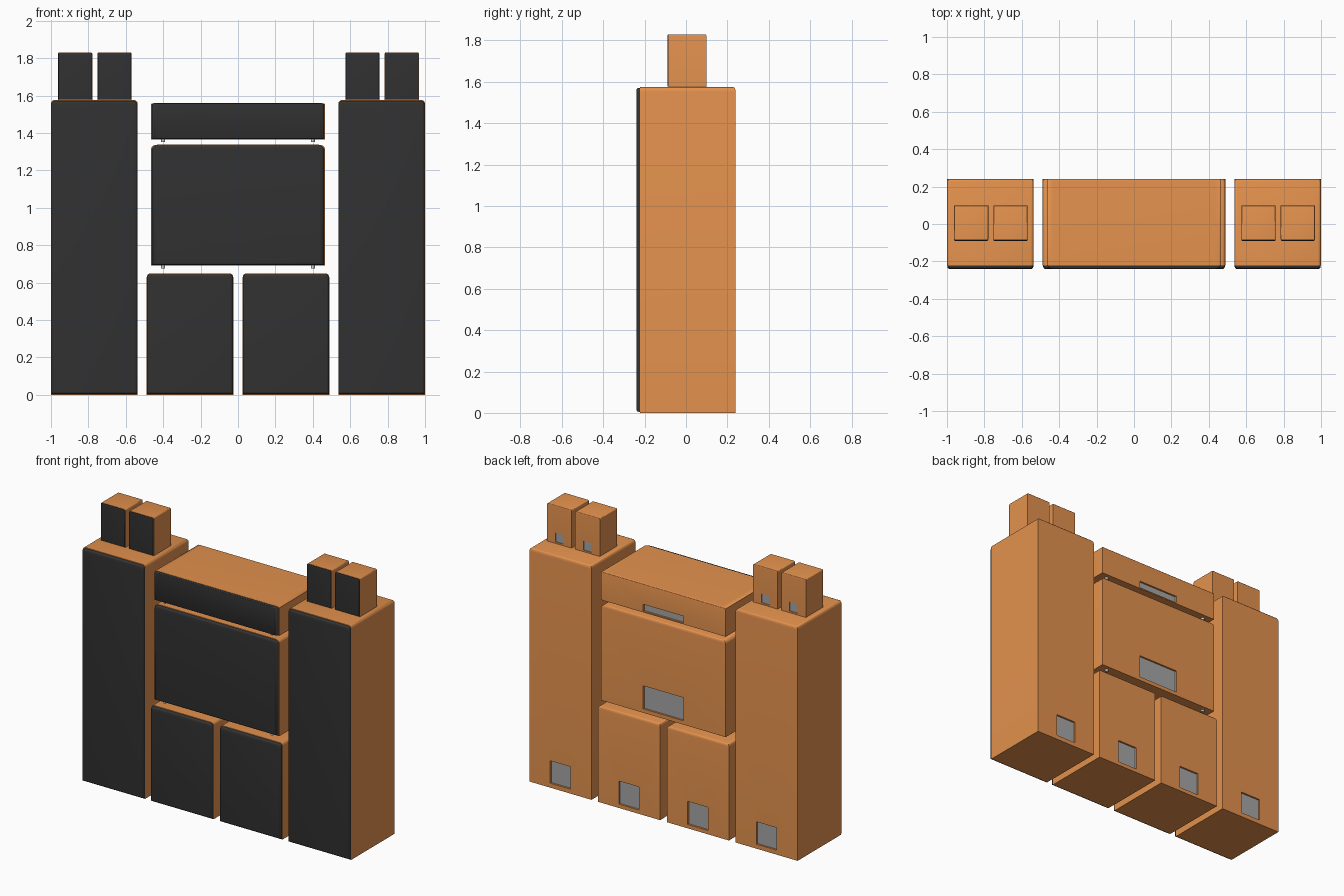
import bpy, bmesh
from math import sin, cos, pi, radians
from mathutils import Vector

if "Cube" in bpy.data.objects:
    bpy.data.objects.remove(bpy.data.objects["Cube"])


def material(name, rgb):
    m = bpy.data.materials.new(name)
    m.diffuse_color = (*rgb, 1)
    m.use_nodes = True
    m.node_tree.nodes["Principled BSDF"].inputs["Base Color"].default_value = m.diffuse_color
    return m


WOOD = material("wood", (0.77, 0.285, 0.075))
CLOTH = material("cloth", (0.032, 0.032, 0.032))
GREY = material("terminal_grey", (0.38, 0.38, 0.38))
SEG = 4
# quarter-round steps: (sideways inset, rise), both 0..1
ARC = [(1 - cos(k * pi / 2 / SEG), sin(k * pi / 2 / SEG)) for k in range(SEG + 1)]


def finish(name, bm, mats):
    bmesh.ops.recalc_face_normals(bm, faces=bm.faces)
    me = bpy.data.meshes.new(name)
    bm.to_mesh(me)
    bm.free()
    for m in mats:
        me.materials.append(m)
    ob = bpy.data.objects.new(name, me)
    bpy.context.collection.objects.link(ob)
    bpy.ops.object.select_all(action='DESELECT')
    ob.select_set(True)
    bpy.context.view_layer.objects.active = ob
    bpy.ops.object.shade_smooth_by_angle(angle=radians(40))


def bridge(bm, a, b):
    n = len(a)
    return [bm.faces.new((a[i], a[(i + 1) % n], b[(i + 1) % n], b[i])) for i in range(n)]


def cabinet(name, x0, x1, y0, y1, z0, z1, plate_z=(0.04, 0.28)):
    """Wooden box with rounded top edges, recessed terminal plate and cloth grille."""
    w, d, h, cx = x1 - x0, y1 - y0, z1 - z0, (x0 + x1) / 2
    r_x, r_y, r_z = 0.035 * w, 0.025 * d, min(0.031 * h, 0.022)
    yf = y0 + 0.035 * d
    bm = bmesh.new()

    def ring(z, ix=0.0, iy=0.0):
        return [bm.verts.new(p) for p in ((x0 + ix, yf, z), (x1 - ix, yf, z),
                                          (x1 - ix, y1 - iy, z), (x0 + ix, y1 - iy, z))]

    # wooden body
    low = ring(z0)
    rings = [ring(z1 - r_z + u * r_z, t * r_x, t * r_y) for t, u in ARC]
    mid = rings[0]
    bm.faces.new(low)
    sides = bridge(bm, low, mid)
    for a, b in zip(rings, rings[1:]):
        bridge(bm, a, b)
    bm.faces.new(rings[-1])

    # recessed terminal plate in the back face
    bm.faces.remove(sides[2])
    pw, pa, pb = 0.163 * w, z0 + plate_z[0] * h, z0 + plate_z[1] * h

    def rect(y):
        return [bm.verts.new(p) for p in ((cx + pw, y, pa), (cx - pw, y, pa),
                                          (cx - pw, y, pb), (cx + pw, y, pb))]

    rim, floor = rect(y1), rect(y1 - 0.025 * d)
    bridge(bm, [low[2], low[3], mid[3], mid[2]], rim)
    bridge(bm, rim, floor)
    bm.faces.new(floor).material_index = 1
    finish(name + "_body", bm, [WOOD, GREY])

    # cloth grille following the body outline, with softened front edges
    bm = bmesh.new()
    a, b = x0 + 0.005 * w, x1 - 0.005 * w
    lo, hi = z0 + min(0.01 * h, 0.005), z1 - min(0.006 * h, 0.004)
    right = [(b - t * r_x, hi - r_z + u * r_z) for t, u in ARC]
    left = [(a + t * r_x, hi - r_z + u * r_z) for t, u in reversed(ARC)]
    outline = [(a, lo), (b, lo)] + right + left
    cz, e_x, e_z, e_y = (lo + hi) / 2, 0.05, min(0.04, 0.024 / h), 0.025 * d

    def layer(t, y):
        return [bm.verts.new((cx + (x - cx) * (1 - t * e_x), y, cz + (z - cz) * (1 - t * e_z)))
                for x, z in outline]

    rings = [layer(0, yf)] + [layer(t, y0 + e_y * (1 - u)) for t, u in ARC]
    for p, q in zip(rings, rings[1:]):
        bridge(bm, p, q)
    bm.faces.new(rings[0])
    bm.faces.new(rings[-1])
    finish(name + "_grille", bm, [CLOTH])


def feet(name, z):
    """Four small feet hanging under a cabinet whose underside is at z."""
    for i, (x, y) in enumerate([(-.4, -.205), (.4, -.205), (-.4, .205), (.4, .205)]):
        bm = bmesh.new()
        bmesh.ops.create_cone(bm, cap_ends=True, segments=16, radius1=0.011, radius2=0.011, depth=0.014)
        bmesh.ops.translate(bm, verts=bm.verts, vec=Vector((x, y, z - 0.007)))
        finish(f"{name}_foot_{i}", bm, [])


# tall towers with a pair of small speakers on each
for side, dx in (("left", 0.0), ("right", 1.536)):
    cabinet(side + "_tower", -1 + dx, -0.536 + dx, -0.24, 0.24, 0, 1.575, (0.019, 0.115))
    cabinet(side + "_small_speaker_a", -0.962 + dx, -0.779 + dx, -0.09, 0.098, 1.575, 1.83)
    cabinet(side + "_small_speaker_b", -0.752 + dx, -0.569 + dx, -0.09, 0.098, 1.575, 1.83)

# low pair of bass cabinets
cabinet("left_bass", -0.488, -0.025, -0.24, 0.24, 0, 0.648)
cabinet("right_bass", 0.025, 0.488, -0.24, 0.24, 0, 0.648)

# wide cabinets stacked in the middle
cabinet("wide_speaker", -0.464, 0.464, -0.24, 0.24, 0.69, 1.337)
feet("wide_speaker", 0.69)
cabinet("centre_speaker", -0.464, 0.464, -0.24, 0.24, 1.366, 1.56)
feet("centre_speaker", 1.366)
